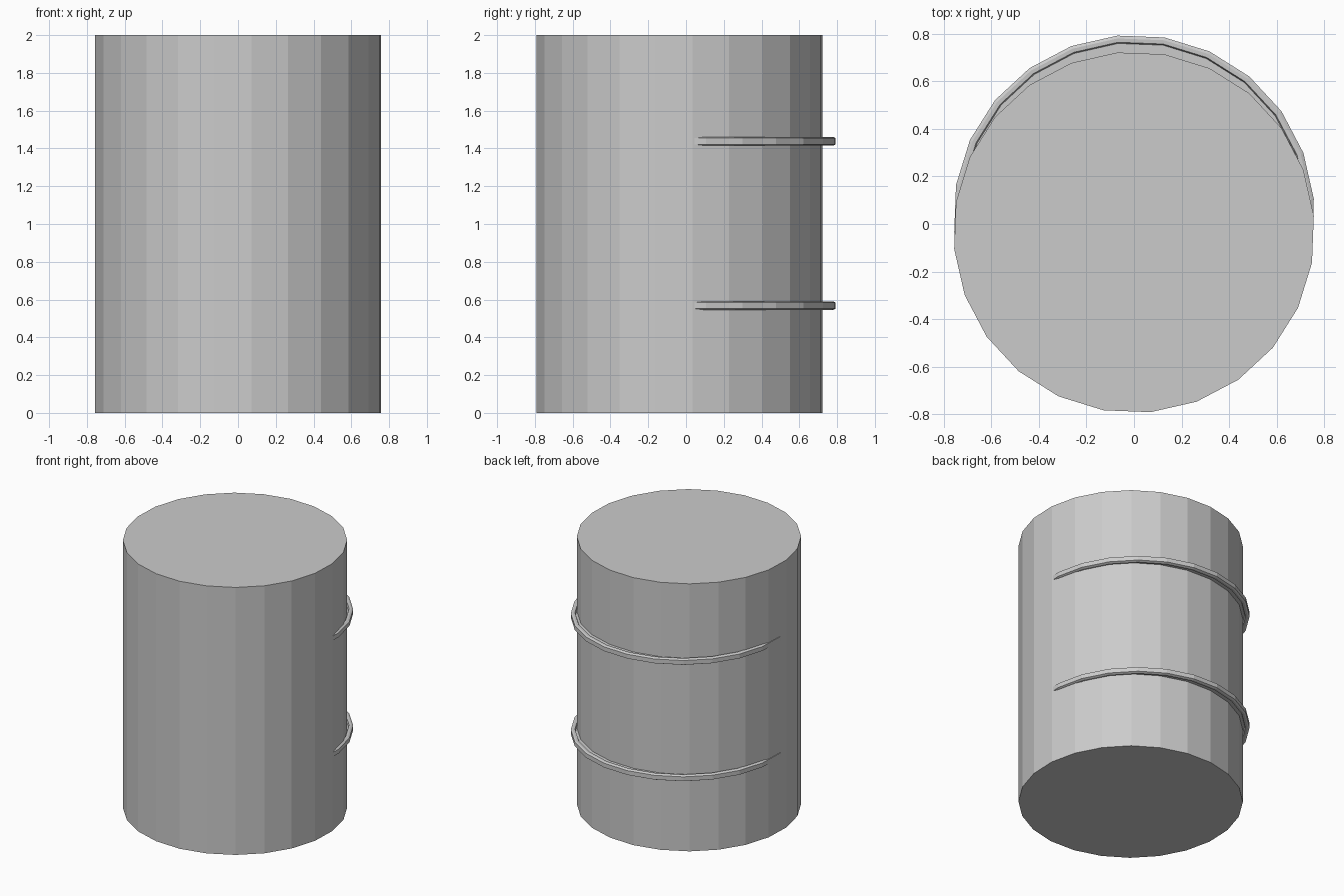
import bpy, bmesh
from math import sin, cos, pi, radians

if "Cube" in bpy.data.objects:
    bpy.data.objects.remove(bpy.data.objects["Cube"])

SIDES = 24
OFFSET = radians(5.3)


def lathe(name, profile, centre_y, z, capped):
    """Spin a radius/height profile into a faceted solid."""
    bm = bmesh.new()
    cols = []
    for i in range(SIDES):
        a = OFFSET + 2 * pi * i / SIDES
        cols.append([bm.verts.new((r * cos(a), r * sin(a) + centre_y, z + h))
                     for r, h in profile])
    n = len(profile)
    for i in range(SIDES):
        a, b = cols[i], cols[(i + 1) % SIDES]
        for j in range(n - 1 if capped else n):
            k = (j + 1) % n
            bm.faces.new((a[j], b[j], b[k], a[k]))
    if capped:
        bm.faces.new([c[0] for c in cols])
        bm.faces.new([c[-1] for c in cols])
    bmesh.ops.recalc_face_normals(bm, faces=bm.faces)
    mesh = bpy.data.meshes.new(name)
    bm.to_mesh(mesh)
    bm.free()
    obj = bpy.data.objects.new(name, mesh)
    bpy.context.collection.objects.link(obj)
    return obj


# Drum body, set slightly forward
lathe("drum_body", [(0.76, 0), (0.76, 2)], -0.035, 0, True)

# Hoops shifted backward: beaded rim with a thin web, front half hidden in the body
half = [(0.66, 0.006), (0.727, 0.006), (0.732, 0.021), (0.748, 0.022), (0.76, 0.016)]
rim = half + [(r, -h) for r, h in reversed(half)]
for name, z in (("lower_hoop", 0.568), ("upper_hoop", 1.438)):
    lathe(name, rim, 0.036, z, False)
